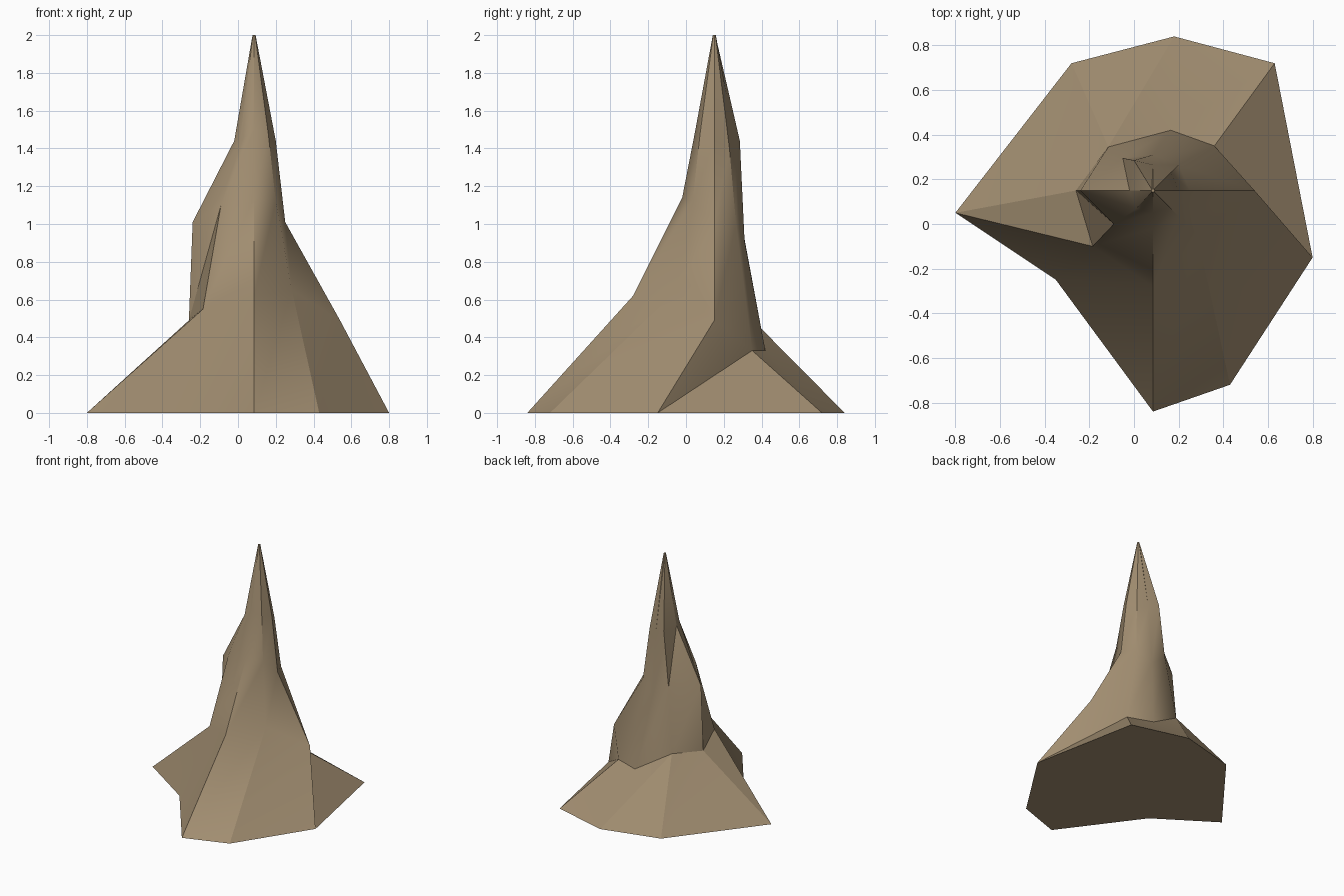
import bpy, bmesh, math
from mathutils import Vector

if "Cube" in bpy.data.objects:
    bpy.data.objects.remove(bpy.data.objects["Cube"])

AX, AY = 0.085, 0.15          # spire axis
N = 8                         # eight ridges, one every 45 degrees

# Footprint corners, counter-clockwise from the +x ridge
FOOT = [(0.80, -0.15), (0.63, 0.72), (0.18, 0.84), (-0.28, 0.72),
        (-0.80, 0.05), (-0.35, -0.25), (0.085, -0.84), (0.43, -0.72)]

# Offsets (dx, dy, z) from the axis for the three rings above the footprint
LOWER = [(0.455, 0, 0.49), (0.275, 0.20, 0.33), (0.08, 0.27, 0.33), (-0.20, 0.195, 0.50),
         (-0.345, 0, 0.49), (-0.27, -0.25, 0.55), (0, -0.43, 0.62), (0.20, -0.20, 0.65)]
MIDDLE = [(0.165, 0, 1.01), (0.115, 0.115, 1.00), (0, 0.16, 0.91), (-0.135, 0.145, 1.00),
          (-0.325, 0, 1.01), (-0.175, -0.15, 1.10), (0, -0.17, 1.14), (0.115, -0.115, 1.12)]
UPPER = [(0.115, 0, 1.44), (0.08, 0.08, 1.40), (0, 0.115, 1.40), (-0.085, 0.135, 1.44),
         (-0.105, 0, 1.44), (-0.075, -0.08, 1.44), (0, -0.10, 1.50), (0.075, -0.075, 1.48)]

bm = bmesh.new()


def ring(points):
    return [bm.verts.new((AX + x, AY + y, z)) for x, y, z in points]


# Rings from the ground to the blunt tip
tip = [(0.008 * math.cos(i * math.tau / N), 0.008 * math.sin(i * math.tau / N), 2.0)
       for i in range(N)]
rings = [[bm.verts.new((x, y, 0)) for x, y in FOOT],
         ring(LOWER), ring(MIDDLE), ring(UPPER), ring(tip)]

# Rock faces between rings
for lo, hi in zip(rings, rings[1:]):
    for i in range(N):
        j = (i + 1) % N
        bm.faces.new((lo[i], lo[j], hi[j]))
        bm.faces.new((lo[i], hi[j], hi[i]))

# Flat underside and tip cap
bm.faces.new(list(reversed(rings[0])))
bm.faces.new(rings[-1])
bmesh.ops.recalc_face_normals(bm, faces=bm.faces[:])

mesh = bpy.data.meshes.new("rock_spire")
bm.to_mesh(mesh)
bm.free()

stone = bpy.data.materials.new("brown stone")
stone.diffuse_color = (0.36, 0.27, 0.165, 1)
stone.use_nodes = True
stone.node_tree.nodes["Principled BSDF"].inputs["Base Color"].default_value = stone.diffuse_color
mesh.materials.append(stone)

spire = bpy.data.objects.new("rock_spire", mesh)
bpy.context.collection.objects.link(spire)
bpy.context.view_layer.objects.active = spire
spire.select_set(True)
bpy.ops.object.shade_smooth_by_angle(angle=math.radians(30))
